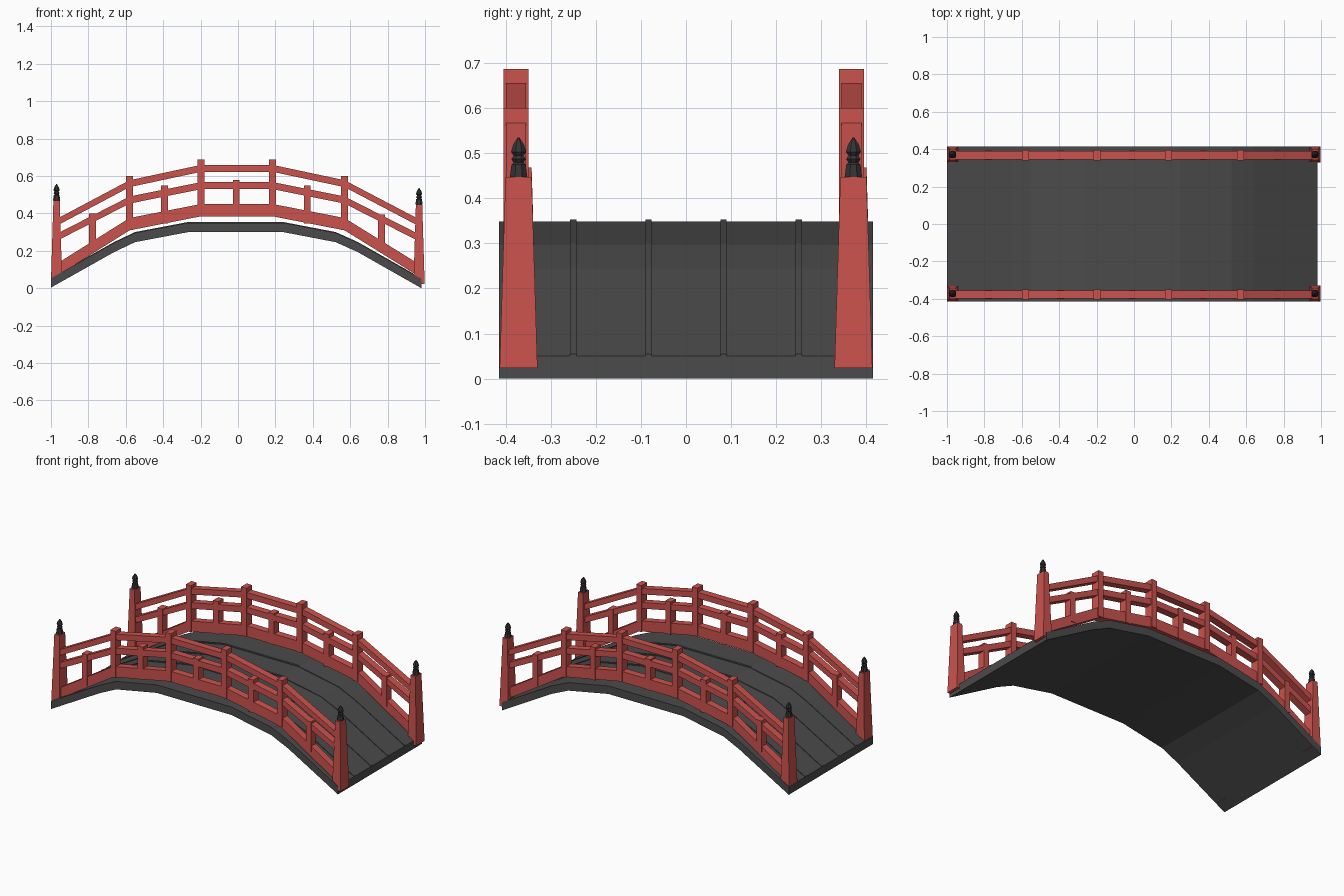
import bpy, bmesh, math
from mathutils import Vector

if "Cube" in bpy.data.objects:
    bpy.data.objects.remove(bpy.data.objects["Cube"])


def material(name, rgb):
    m = bpy.data.materials.new(name)
    m.diffuse_color = (*rgb, 1)
    m.use_nodes = True
    m.node_tree.nodes["Principled BSDF"].inputs["Base Color"].default_value = m.diffuse_color
    return m


RED = material("red_paint", (0.60, 0.085, 0.075))
DARK = material("dark_grey", (0.07, 0.07, 0.07))
BLACK = material("dark_metal", (0.035, 0.035, 0.035))


def finish(bm, name, mat):
    bmesh.ops.recalc_face_normals(bm, faces=bm.faces)
    me = bpy.data.meshes.new(name)
    bm.to_mesh(me)
    bm.free()
    me.materials.append(mat)
    ob = bpy.data.objects.new(name, me)
    bpy.context.collection.objects.link(ob)
    return ob


def loft(name, rings, mat):
    """Closed solid through a list of equal-sized vertex rings."""
    bm = bmesh.new()
    vs = [[bm.verts.new(p) for p in r] for r in rings]
    n = len(vs[0])
    for a, b in zip(vs, vs[1:]):
        for i in range(n):
            j = (i + 1) % n
            bm.faces.new((a[i], a[j], b[j], b[i]))
    bm.faces.new(vs[0][::-1])
    bm.faces.new(vs[-1])
    return finish(bm, name, mat)


def rect(x, y, z, w, d):
    return [(x + sx * w / 2, y + sy * d / 2, z)
            for sx, sy in ((-1, -1), (1, -1), (1, 1), (-1, 1))]


def beam(name, path, height, y, depth, mat):
    """Strip following an xz path of its upper edge."""
    return loft(name, [[(x, y - depth / 2, z - height), (x, y + depth / 2, z - height),
                        (x, y + depth / 2, z), (x, y - depth / 2, z)] for x, z in path], mat)


# Arched deck
deck = [(-1.0, 0.053), (-0.662, 0.243), (-0.55, 0.296), (-0.27, 0.349),
        (0.245, 0.349), (0.522, 0.296), (0.64, 0.243), (0.98, 0.05)]
beam("deck", deck, 0.05, 0, 0.83, DARK)

# Thin raised strips between the deck planks
for i, y in enumerate((-0.25, -0.083, 0.083, 0.25)):
    beam(f"deck_strip_{i}", [(x, z + 0.004) for x, z in deck], 0.02, y, 0.014, DARK)

# Upper edges of the three rails (x, z)
XS = (-0.97, -0.58, -0.198, 0.185, 0.57, 0.965)
RAILS = {"lower_rail": ((0.13, 0.375, 0.45), 0.066),
         "middle_rail": ((0.29, 0.49, 0.567), 0.038),
         "top_rail": ((0.37, 0.577, 0.659), 0.037)}
TALL = ((-0.58, 0.31, 0.60), (-0.198, 0.385, 0.687),
        (0.185, 0.385, 0.687), (0.57, 0.31, 0.60))
SHORT = ((-0.778, 0.205, 0.40), (-0.393, 0.345, 0.55), (-0.01, 0.383, 0.577),
         (0.37, 0.345, 0.55), (0.767, 0.205, 0.395))
FINIAL = ((0.021, 0), (0.017, 0.028), (0.012, 0.032), (0.017, 0.040), (0.012, 0.048),
          (0.018, 0.056), (0.013, 0.072), (0.002, 0.088))

for side, y, yp in (("front", -0.377, -0.3715), ("back", 0.367, 0.3715)):
    for name, (zs, h) in RAILS.items():
        beam(f"{side}_{name}", list(zip(XS, zs + zs[::-1])), h, y, 0.044, RED)

    # Tall and short railing posts
    for kind, posts, d in (("tall", TALL, 0.055), ("short", SHORT, 0.05)):
        for i, (x, z0, z1) in enumerate(posts):
            loft(f"{side}_{kind}_post_{i}",
                 [rect(x, y, z0, 0.036, d), rect(x, y, z1, 0.036, d)], RED)

    # Tapered end posts with finials
    for end, x, z0, z1 in (("left", -0.97, 0.035, 0.468), ("right", 0.968, 0.023, 0.447)):
        loft(f"{side}_{end}_end_post",
             [rect(x, yp, z0, 0.06, 0.084), rect(x, yp, z1, 0.034, 0.058)], RED)
        loft(f"{side}_{end}_finial",
             [[(x + r * math.cos(k * math.pi / 4 + math.pi / 8),
                yp + r * math.sin(k * math.pi / 4 + math.pi / 8), z1 + dz)
               for k in range(8)] for r, dz in FINIAL], BLACK)
